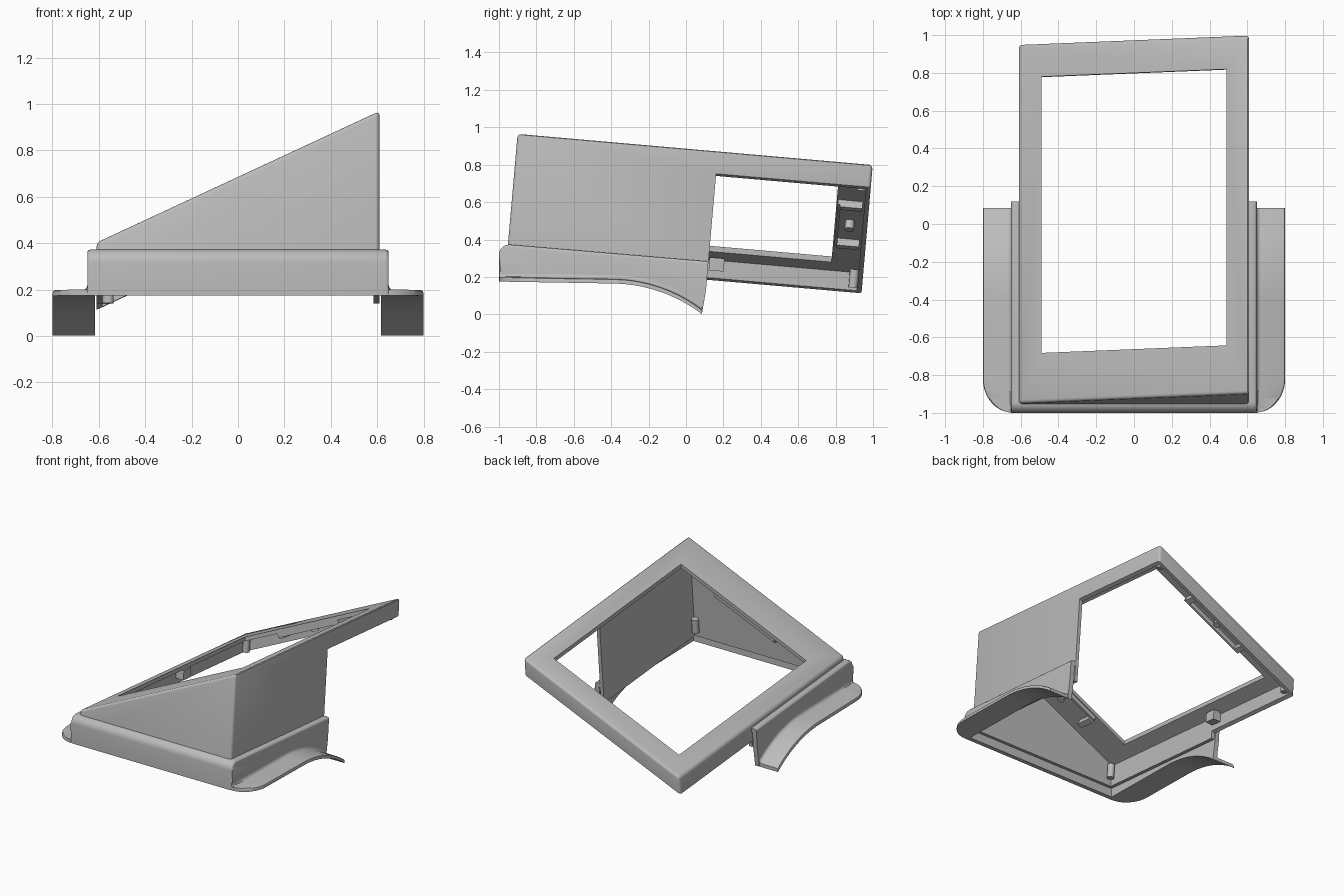
import bpy, bmesh, math
from mathutils import Matrix, Vector

if "Cube" in bpy.data.objects:
    bpy.data.objects.remove(bpy.data.objects["Cube"], do_unlink=True)

GREY = (0.5, 0.5, 0.5, 1)
mat = bpy.data.materials.new("light grey plastic")
mat.use_nodes = True
mat.diffuse_color = GREY
mat.node_tree.nodes["Principled BSDF"].inputs["Base Color"].default_value = GREY

PITCH = math.radians(25)                          # slope of the bezel across x
TILT = Matrix.Rotation(math.radians(-5), 4, 'X')  # hood leans down to the back
HALF, FRONT, BACK, LOW = 0.61, -0.981, 0.925, 0.32
DEPTH, HOOD_END, WALL = 0.126, 0.095, 0.025


def top(x):
    """Bezel surface height in the tilted frame."""
    return LOW + (x + HALF) * math.tan(PITCH)


def finish(name, bm, matrix=Matrix()):
    bmesh.ops.recalc_face_normals(bm, faces=bm.faces)
    bm.transform(matrix)
    me = bpy.data.meshes.new(name)
    bm.to_mesh(me)
    bm.free()
    me.materials.append(mat)
    ob = bpy.data.objects.new(name, me)
    bpy.context.scene.collection.objects.link(ob)
    return ob


def smooth(ob):
    for p in ob.data.polygons:
        p.use_smooth = True
    ob.data.set_sharp_from_angle(angle=math.radians(35))


def prism(points, axis, lo, hi):
    """Extrude a profile: (y, z) along x, (x, z) along y, (x, y) along z."""
    bm = bmesh.new()

    def place(p, d):
        return {'x': (d, *p), 'y': (p[0], d, p[1]), 'z': (*p, d)}[axis]
    a = [bm.verts.new(place(p, lo)) for p in points]
    b = [bm.verts.new(place(p, hi)) for p in points]
    bm.faces.new(a)
    bm.faces.new(b)
    for i in range(len(a)):
        j = (i + 1) % len(a)
        bm.faces.new((a[i], a[j], b[j], b[i]))
    return bm


def rect(x0, x1, y0, y1):
    return [(x0, y0), (x1, y0), (x1, y1), (x0, y1)]


def round_edges(bm, width, rule):
    edges = [e for e in bm.edges if rule(*[v.co for v in e.verts])]
    bmesh.ops.bevel(bm, geom=edges, offset=width, segments=3, profile=0.5, affect='EDGES')


def carve(ob, cutters):
    for c in cutters:
        m = ob.modifiers.new("cut", 'BOOLEAN')
        m.operation, m.solver, m.object = 'DIFFERENCE', 'EXACT', c
    dg = bpy.context.evaluated_depsgraph_get()
    me = bpy.data.meshes.new_from_object(ob.evaluated_get(dg))
    ob.modifiers.clear()
    ob.data = me
    for c in cutters:
        bpy.data.objects.remove(c, do_unlink=True)
    smooth(ob)


def slope_band(drop, half, floor):
    return [(-half, floor), (half, floor), (half, top(half) - drop), (-half, top(-half) - drop)]


# Wedge hood with bezel: hollowed, window cut, back part open below the rim
FLOOR = 0.15
bm = prism(slope_band(0, HALF, FLOOR), 'y', FRONT, BACK)
round_edges(bm, 0.018, lambda a, b: max(a.z, b.z) > FLOOR + 0.01)
hood = finish("hood_and_bezel", bm, TILT)
carve(hood, [
    finish("cut_cavity", prism(slope_band(0.03, HALF - WALL, -0.5), 'y',
                               FRONT + WALL, BACK - WALL), TILT),
    finish("cut_window", prism(rect(-0.49, 0.49, -0.718, 0.75), 'z', -0.5, 2), TILT),
    finish("cut_back", prism(slope_band(DEPTH, 0.8, -0.5), 'y', HOOD_END, 1.5), TILT),
])


# Skirt around the hood, its lower edge sweeping down at the back
def sweep(y):
    if y < -0.4:
        return 0.165 - (y + 0.4) * 0.017
    return 0.165 - (0.8 - math.sqrt(0.64 - (y + 0.4) ** 2))


TAIL = 0.085
lower = [-0.4 + (TAIL + 0.4) * i / 14 for i in range(15)]
profile = [(-1, sweep(-1))] + [(y, sweep(y)) for y in lower]
profile += [(0.107, 0.13), (0.12, 0.283)]
for i in range(7):
    t = math.radians(90 + 15 * i)
    profile.append((-0.945 + 0.055 * math.cos(t), 0.318 + 0.055 * math.sin(t)))
SIDE = 0.65
bm = prism(profile, 'x', -SIDE, SIDE)
round_edges(bm, 0.015, lambda a, b: abs(a.x - b.x) < 0.01 and a.z + b.z > 0.4
            and (a.y + b.y) / 2 < 0.1)
skirt = finish("skirt", bm)
inner = [(-0.968, -0.5), (0.5, -0.5), (0.5, 0.222), (-0.968, 0.34)]
carve(skirt, [
    finish("cut_skirt", prism(inner, 'x', -0.617, 0.617)),
    finish("cut_throat", prism(rect(-0.585, 0.585, FRONT + WALL, 1), 'z', -0.5, 1), TILT),
])

# Side flanges: a thin filleted ribbon following the sweep, rounded at the front
THICK = 0.025
rows = []
for i in range(13):
    t = math.radians(90 - 7.5 * i)
    rows.append((-0.82 - 0.178 * math.sin(t), SIDE + 0.155 * math.cos(t)))
rows += [(y, SIDE + 0.155) for y in [-0.6] + lower]
section = [(0, 0.03), (0.02, 0.014), (0.07, 0.004), (0.15, 0), (0.93, 0), (0.98, -0.004), (1, -0.012)]
for side, label in ((1, "left"), (-1, "right")):
    bm = bmesh.new()
    rings = []
    for y, edge in rows:
        edge = max(edge, SIDE + 0.004) - 0.005
        ring = []
        for f, rise in section:
            x = SIDE - 0.002 + f * (edge - SIDE + 0.002)
            ring.append(bm.verts.new((side * x, y, sweep(y) + THICK + rise)))
        for f, rise in reversed(section):
            x = SIDE - 0.002 + f * (edge - SIDE + 0.002)
            ring.append(bm.verts.new((side * x, y, sweep(y))))
        rings.append(ring)
    n = len(rings[0])
    for a, b in zip(rings, rings[1:]):
        for k in range(n):
            bm.faces.new((a[k], a[(k + 1) % n], b[(k + 1) % n], b[k]))
    bm.faces.new(rings[0])
    bm.faces.new(rings[-1])
    smooth(finish(label + "_flange", bm))


# Small fittings under the bezel
def block(name, size, matrix):
    bm = bmesh.new()
    bmesh.ops.create_cube(bm, size=1, matrix=Matrix.Diagonal((*size, 1)))
    finish(name, bm, TILT @ matrix)


def post(name, radius, height, matrix):
    bm = bmesh.new()
    bmesh.ops.create_cone(bm, cap_ends=True, segments=20, radius1=radius,
                          radius2=radius, depth=height)
    smooth(finish(name, bm, TILT @ matrix))


def under(x, y, drop):
    return Matrix.Translation((x, y, top(x) - 0.03 - drop)) @ Matrix.Rotation(-PITCH, 4, 'Y')


for end, sign, edge in (("back", 1, 0.765), ("front", -1, -0.733)):
    block(end + "_clip_bar", (0.52, 0.015, 0.04), under(0, edge, 0.01))
    for x, label in ((0.22, "left"), (-0.22, "right")):
        block(f"{end}_{label}_clip", (0.04, 0.12, 0.05), under(x, edge + sign * 0.065, 0.018))
    post(end + "_boss", 0.025, 0.06, under(0, edge + sign * 0.065, 0.02))

for x, label in ((0.56, "left"), (-0.56, "right")):
    post(f"back_{label}_post", 0.024, 0.1,
         Matrix.Translation((x, BACK - 0.048, top(x) - 0.075)))
    post(f"front_{label}_post", 0.024, 0.1,
         Matrix.Translation((x, FRONT + 0.048, 0.245)))
block("side_clip", (0.07, 0.08, 0.07), Matrix.Translation((-0.56, 0.14, 0.28)))
